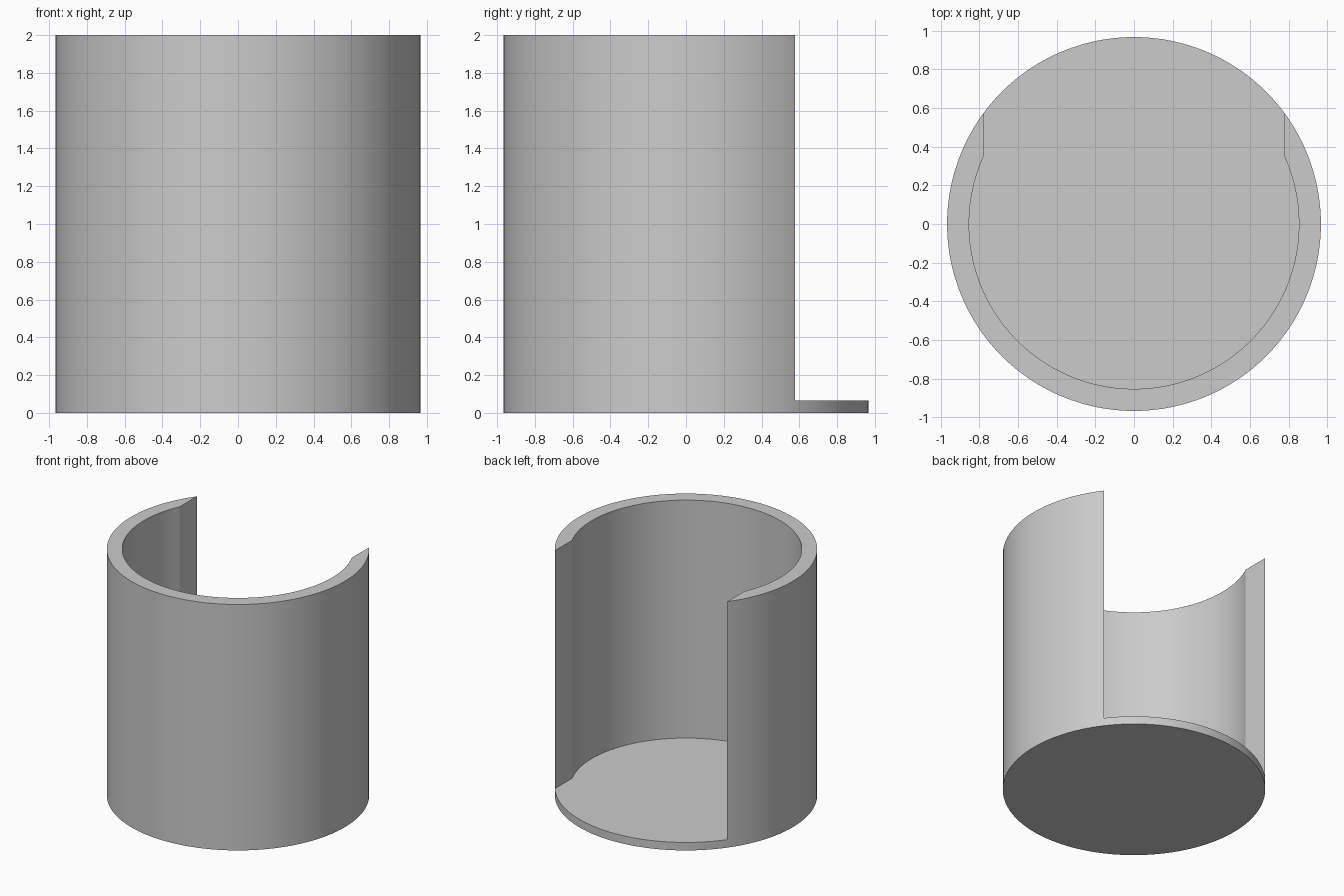
import bpy
import bmesh
from math import acos, cos, sin, pi, radians

cube = bpy.data.objects.get("Cube")
if cube:
    bpy.data.objects.remove(cube, do_unlink=True)

OUTER, INNER = 0.967, 0.853
HEIGHT, FLOOR = 2.0, 0.065
GAP = 0.775          # half width of the open slot at the back
SEGMENTS = 128

grey = bpy.data.materials.new("light grey")
grey.use_nodes = True
grey.diffuse_color = (0.6, 0.6, 0.6, 1)
grey.node_tree.nodes["Principled BSDF"].inputs["Base Color"].default_value = grey.diffuse_color


def arc(radius, start, end, steps):
    """Points along an arc, both ends included."""
    return [(radius * cos(start + (end - start) * i / steps),
             radius * sin(start + (end - start) * i / steps)) for i in range(steps + 1)]


def prism(name, outline, bottom, top):
    """Solid made by extruding a flat outline upwards."""
    bm = bmesh.new()
    face = bm.faces.new([bm.verts.new((x, y, bottom)) for x, y in outline])
    result = bmesh.ops.extrude_face_region(bm, geom=[face])
    raised = [v for v in result["geom"] if isinstance(v, bmesh.types.BMVert)]
    bmesh.ops.translate(bm, verts=raised, vec=(0, 0, top - bottom))
    bmesh.ops.recalc_face_normals(bm, faces=bm.faces)
    mesh = bpy.data.meshes.new(name)
    bm.to_mesh(mesh)
    bm.free()
    mesh.materials.append(grey)
    obj = bpy.data.objects.new(name, mesh)
    bpy.context.collection.objects.link(obj)
    return obj


# Round body
body = prism("open_cup", arc(OUTER, 0, 2 * pi, SEGMENTS)[:-1], 0, HEIGHT)

# Hollow: round inside, running straight out through the back
corner = acos(GAP / INNER)
hollow = arc(INNER, pi - corner, 2 * pi + corner, SEGMENTS) + [(GAP, 1.2), (-GAP, 1.2)]
cutter = prism("hollow_cutter", hollow, FLOOR, HEIGHT + 0.2)
cutter.hide_render = True

cut = body.modifiers.new("hollow", "BOOLEAN")
cut.operation = "DIFFERENCE"
cut.solver = "EXACT"
cut.object = cutter

bpy.ops.object.select_all(action="DESELECT")
body.select_set(True)
bpy.context.view_layer.objects.active = body
bpy.ops.object.modifier_apply(modifier=cut.name)
bpy.data.objects.remove(cutter, do_unlink=True)

# Smooth curved walls, crisp rims and slot edges
bpy.ops.object.shade_smooth_by_angle(angle=radians(18))
